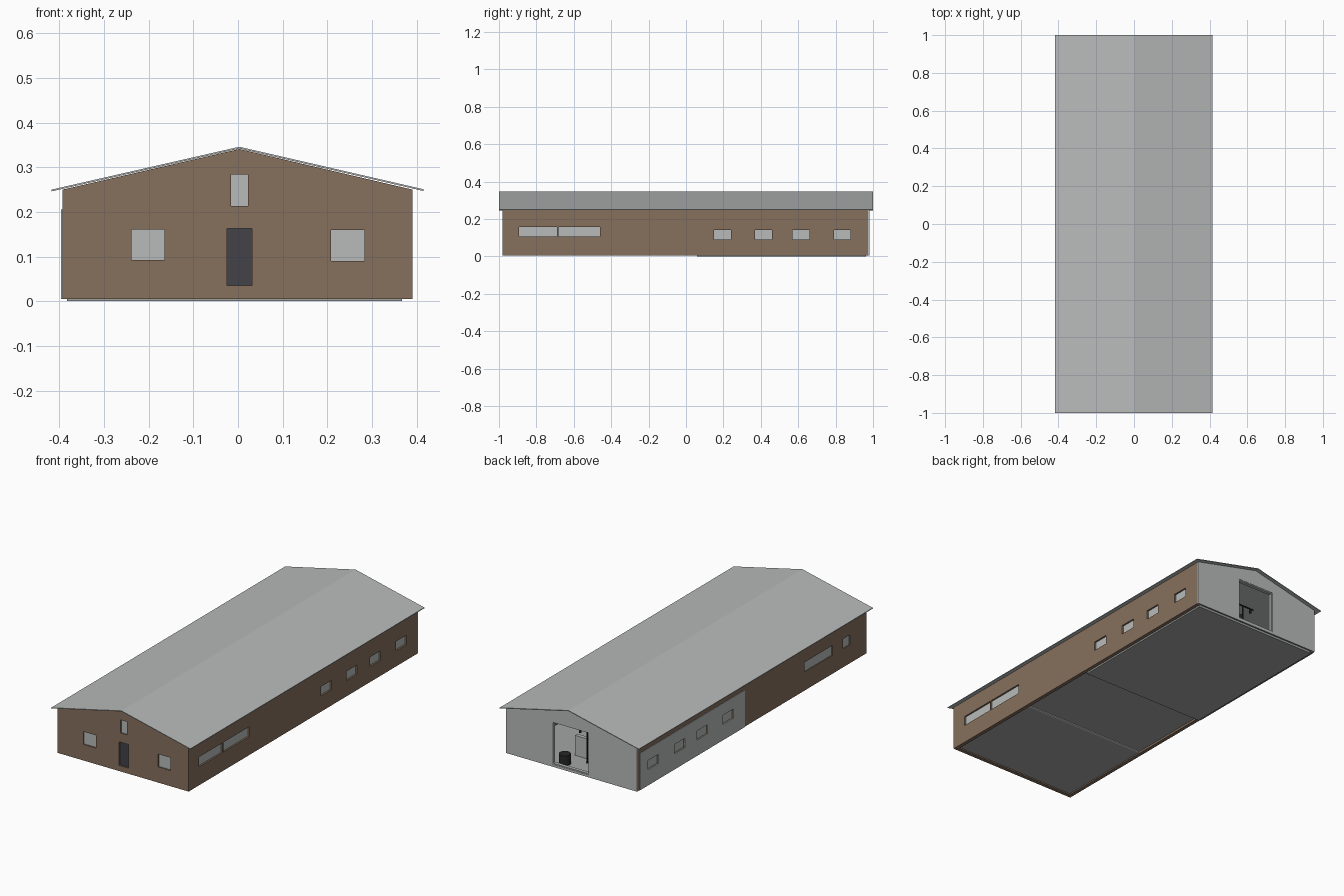
import bpy, bmesh
from mathutils import Vector

cube = bpy.data.objects.get("Cube")
if cube:
    bpy.data.objects.remove(cube, do_unlink=True)


def material(name, color):
    m = bpy.data.materials.new(name)
    m.use_nodes = True
    m.diffuse_color = (*color, 1)
    bsdf = next(n for n in m.node_tree.nodes if n.type == 'BSDF_PRINCIPLED')
    bsdf.inputs["Base Color"].default_value = (*color, 1)
    return m


BROWN = material("brown_cladding", (0.24, 0.16, 0.11))
GREY = material("light_grey_sheet", (0.48, 0.50, 0.49))
DARK = material("dark_door", (0.055, 0.055, 0.065))
FLOOR = material("floor_grey", (0.36, 0.38, 0.37))
WHITE = material("white_lining", (0.75, 0.75, 0.73))
BLACK = material("black_metal", (0.02, 0.02, 0.022))


def prism(name, points, y0, y1, mat):
    """Extrude an x-z outline along y."""
    bm = bmesh.new()
    face = bm.faces.new([bm.verts.new((x, y0, z)) for x, z in points])
    ext = bmesh.ops.extrude_face_region(bm, geom=[face])
    verts = [v for v in ext["geom"] if isinstance(v, bmesh.types.BMVert)]
    bmesh.ops.translate(bm, verts=verts, vec=(0, y1 - y0, 0))
    bmesh.ops.recalc_face_normals(bm, faces=bm.faces)
    me = bpy.data.meshes.new(name)
    bm.to_mesh(me)
    bm.free()
    ob = bpy.data.objects.new(name, me)
    bpy.context.collection.objects.link(ob)
    if mat:
        me.materials.append(mat)
    return ob


def box(name, x, y, z, mat):
    return prism(name, [(x[0], z[0]), (x[1], z[0]), (x[1], z[1]), (x[0], z[1])], *y, mat)


def cut(wall, x, y, z):
    """Cut a box-shaped opening through a wall."""
    cutter = box("opening_cutter", x, y, z, None)
    mod = wall.modifiers.new("opening", 'BOOLEAN')
    mod.operation = 'DIFFERENCE'
    mod.solver = 'EXACT'
    mod.object = cutter
    bpy.context.view_layer.objects.active = wall
    bpy.ops.object.modifier_apply(modifier=mod.name)
    bpy.data.objects.remove(cutter, do_unlink=True)


def rod(name, a, b, radius, mat, sides=10):
    a, b = Vector(a), Vector(b)
    bpy.ops.mesh.primitive_cylinder_add(vertices=sides, radius=radius,
                                        depth=(b - a).length, location=(a + b) / 2)
    ob = bpy.context.object
    ob.name = name
    ob.rotation_euler = (b - a).to_track_quat('Z', 'Y').to_euler()
    ob.data.materials.append(mat)
    bpy.ops.object.shade_smooth_by_angle()
    return ob


LEFT, RIGHT, FRONT, BACK = -0.393, 0.391, -0.98, 0.98
T = 0.02
BASE, EAVE = 0.005, 0.25
RIDGE = 0.003
gable = [(LEFT, BASE), (RIGHT, BASE), (RIGHT, EAVE), (RIDGE, 0.341), (LEFT, EAVE)]

# Thin pitched roof with overhang
roof_top = [(-0.418, 0.250), (RIDGE, 0.346), (0.415, 0.251)]
prism("roof", roof_top + [(x, z - 0.004) for x, z in reversed(roof_top)], -1, 1, GREY)

# Front gable with three windows and an entrance door
front = prism("front_wall", gable, FRONT, FRONT + T, BROWN)
front_openings = [
    ("front_window_a", (-0.239, -0.165), (0.092, 0.161), GREY),
    ("front_window_b", (0.208, 0.283), (0.090, 0.159), GREY),
    ("gable_window", (-0.016, 0.022), (0.213, 0.284), GREY),
    ("front_door", (-0.025, 0.031), (0.035, 0.163), DARK),
]
for name, x, z, mat in front_openings:
    cut(front, x, (FRONT - 0.05, FRONT + 0.05), z)
    box(name, x, (FRONT + 0.007, FRONT + 0.012), z, mat)

# Back gable with a large gate opening and its frame
back = prism("back_wall", gable, BACK - 0.008, BACK, GREY)
cut(back, (-0.108, 0.117), (0.9, 1.05), (0.018, 0.25))
for name, x, z in (("gate_jamb_left", (0.111, 0.117), (0.018, 0.25)),
                   ("gate_jamb_right", (-0.108, -0.102), (0.018, 0.25)),
                   ("gate_sill", (-0.102, 0.111), (0.018, 0.024)),
                   ("gate_head", (-0.102, 0.111), (0.244, 0.25))):
    box(name, x, (BACK - 0.02, BACK - 0.002), z, GREY)

# Long side walls, with a grey sheet over the rear of the right-hand one
side_y = (FRONT + T, BACK - 0.008)
left_wall = box("left_side_wall", (RIGHT - T, RIGHT), side_y, (BASE, EAVE), BROWN)
right_wall = box("right_side_wall", (LEFT, LEFT + T), side_y, (BASE, EAVE), BROWN)
sheet = box("right_side_sheet", (LEFT - 0.003, LEFT + 0.001), (0.06, 0.96), (BASE, 0.205), GREY)

small_z, long_z = (0.09, 0.14), (0.105, 0.158)
left_windows = [((-0.892, -0.69), long_z), ((-0.683, -0.46), long_z)]
left_windows += [((y, y + 0.09), small_z) for y in (0.15, 0.37, 0.57, 0.79)]
right_windows = [((-0.69, -0.45), long_z), ((-0.84, -0.78), long_z)]
right_windows += [((y, y + 0.09), small_z) for y in (0.16, 0.38, 0.575, 0.80)]

for i, (y, z) in enumerate(left_windows):
    cut(left_wall, (RIGHT - 0.05, RIGHT + 0.05), y, z)
    box(f"left_window_{i + 1}", (RIGHT - 0.014, RIGHT - 0.009), y, z, GREY)
for i, (y, z) in enumerate(right_windows):
    for wall in ([right_wall, sheet] if y[0] > 0 else [right_wall]):
        cut(wall, (LEFT - 0.05, LEFT + 0.05), y, z)
    box(f"right_window_{i + 1}", (LEFT + 0.005, LEFT + 0.010), y, z, GREY)

# Floor slabs at three levels
inside = (LEFT + 0.01, RIGHT - 0.024)
for name, y, z in (("front_floor", (-0.962, -0.41), (0.012, 0.022)),
                   ("middle_floor", (-0.41, 0.06), (0.016, 0.022)),
                   ("rear_floor", (0.06, 0.962), (0.0, 0.012))):
    box(name, inside, y, z, FLOOR)

# Inner partitions
room = (LEFT + T, RIGHT - T)
for name, y in (("rear_partition", 0.06), ("front_partition", -0.41)):
    box(name, room, (y, y + 0.01), (0.012, EAVE), WHITE)

# Workshop equipment behind the gate
rod("drum", (0.077, 0.925, 0.012), (0.077, 0.925, 0.065), 0.03, BLACK, 16)
box("cabinet", (0.0, 0.09), (0.80, 0.82), (0.012, 0.12), GREY)
rod("post", (-0.01, 0.86, 0.012), (-0.01, 0.86, 0.19), 0.004, BLACK)
rod("overhead_rail", (0.07, 0.86, 0.19), (-0.08, 0.86, 0.19), 0.004, BLACK)
for x in (-0.06, 0.03):
    rod("hanging_hook", (x, 0.86, 0.19), (x, 0.86, 0.165), 0.006, BLACK)
